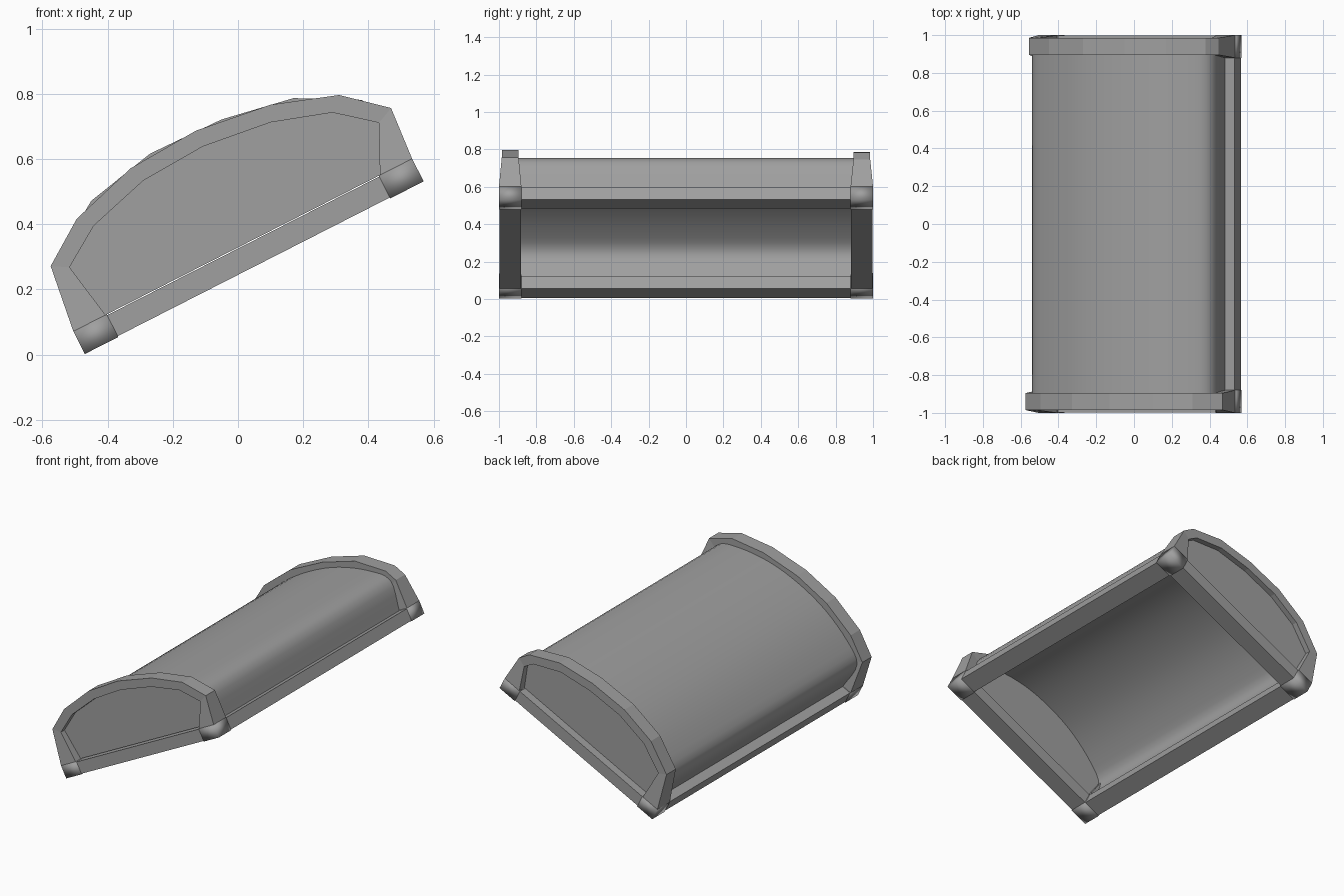
import bpy, bmesh, math
from mathutils import Vector, Matrix

cube = bpy.data.objects.get("Cube")
if cube:
    bpy.data.objects.remove(cube)

grey = bpy.data.materials.new("plain grey")
grey.use_nodes = True
COLOUR = (0.35, 0.35, 0.35, 1)
grey.diffuse_color = COLOUR
grey.node_tree.nodes["Principled BSDF"].inputs["Base Color"].default_value = COLOUR

# The lid lies in its own (across, along, up) frame, then tips over one long edge
TILT = Matrix.Translation((-0.47, 0, 0.002)) @ Matrix.Rotation(math.radians(-27), 4, 'Y')
WIDTH, HALF, BEAM, BASE = 1.167, 1.0, 0.115, 0.078
MID = WIDTH / 2


def make(name, verts, faces, smooth=None):
    bm = bmesh.new()
    vs = [bm.verts.new(TILT @ Vector(v)) for v in verts]
    for f in faces:
        bm.faces.new([vs[i] for i in f])
    bmesh.ops.recalc_face_normals(bm, faces=bm.faces)
    mesh = bpy.data.meshes.new(name)
    bm.to_mesh(mesh)
    bm.free()
    mesh.materials.append(grey)
    ob = bpy.data.objects.new(name, mesh)
    bpy.context.collection.objects.link(ob)
    if smooth:
        bpy.ops.object.select_all(action='DESELECT')
        ob.select_set(True)
        bpy.context.view_layer.objects.active = ob
        bpy.ops.object.shade_smooth_by_angle(angle=math.radians(smooth))
    return ob


def box(name, u, y, v, smooth=None):
    verts = [(a, b, c) for a in u for b in y for c in v]
    faces = [(0, 1, 3, 2), (4, 6, 7, 5), (0, 4, 5, 1), (2, 3, 7, 6), (0, 2, 6, 4), (1, 5, 7, 3)]
    return make(name, verts, faces, smooth)


def inner(p):
    """Inside edge of the end arch at an outline point."""
    u, v = p
    k = 0.81 if v <= BASE else 0.91
    return MID + (u - MID) * k, BASE + (v - BASE) * 0.86


def loft(name, rings, closed_ring, capped, smooth=None):
    """Skin a list of equal rings."""
    n = len(rings[0])
    verts = [p for r in rings for p in r]
    faces = []
    for i in range(len(rings) - 1):
        for j in range(n if closed_ring else n - 1):
            k = (j + 1) % n
            faces.append((i * n + j, i * n + k, (i + 1) * n + k, (i + 1) * n + j))
    if capped:
        faces += [tuple(range(n)), tuple(range(len(verts) - n, len(verts)))]
    return make(name, verts, faces, smooth)


def curve_through(points, steps):
    """Smooth curve through points."""
    pts = [Vector(p) for p in points]
    ext = [pts[0] * 2 - pts[1]] + pts + [pts[-1] * 2 - pts[-2]]
    out = []
    for a, b, c, d in zip(ext, ext[1:], ext[2:], ext[3:]):
        for s in range(steps):
            t = s / steps
            out.append(0.5 * (2 * b + (c - a) * t + (2 * a - 5 * b + 4 * c - d) * t ** 2
                              + (3 * b - a - 3 * c + d) * t ** 3))
    return out + [pts[-1]]


# End arches with recessed panels
front = [(0, BASE), (0.029, 0.288), (0.166, 0.381), (0.384, 0.444), (0.614, 0.456),
         (0.855, 0.423), (1.056, 0.354), (1.18, 0.246), (WIDTH, BASE)]
back = [(0, BASE), (0.055, 0.3), (0.231, 0.41), (0.457, 0.457), (0.7, 0.451),
        (0.927, 0.409), (1.11, 0.31), (1.155, 0.245), (WIDTH, BASE)]
for label, side, outline in (("front", -1, front), ("back", 1, back)):
    rings = []
    for p in outline:
        q = inner(p)
        y0, y1 = (HALF, 0.88) if p[1] <= BASE else (0.985, 0.895)
        rings.append([(p[0], side * y0, p[1]), (p[0], side * y1, p[1]),
                      (q[0], side * y1, q[1]), (q[0], side * y0, q[1])])
    loft(label + "_arch", rings, True, True)
    panel = [[(u, side * y, v) for u, v in map(inner, outline)] for y in (0.95, 0.91)]
    loft(label + "_panel", panel, True, True)
    ys = sorted((side * 0.997, side * 0.882))
    box(label + "_beam", (BEAM, WIDTH - BEAM), ys, (0.003, BASE - 0.003))
    for name, u in (("right", 0), ("left", WIDTH - BEAM)):
        box(f"{label}_{name}_corner", (u, u + BEAM),
            sorted((side * HALF, side * 0.88)), (0, BASE), 100)

# Long side beams
for name, u in (("right", 0.003), ("left", WIDTH - BEAM + 0.003)):
    box(name + "_beam", (u, u + BEAM - 0.006), (-0.88, 0.88), (0.003, BASE - 0.003))

# Curved barrel shell
half = [(0.06, 0.07), (0.05, 0.25), (0.17, 0.335), (0.37, 0.4)]
profile = half + [(MID, 0.42)] + [(WIDTH - u, v) for u, v in reversed(half)]
arc = curve_through(profile, 4)
hollow = [(MID + (p.x - MID) * 0.94, p.y - 0.03 * min(1, (p.y - 0.07) / 0.15)) for p in arc]
section = [tuple(p) for p in arc] + hollow[::-1]
loft("barrel_shell", [[(u, y, v) for u, v in section] for y in (-0.92, 0.92)], True, True, 60)
